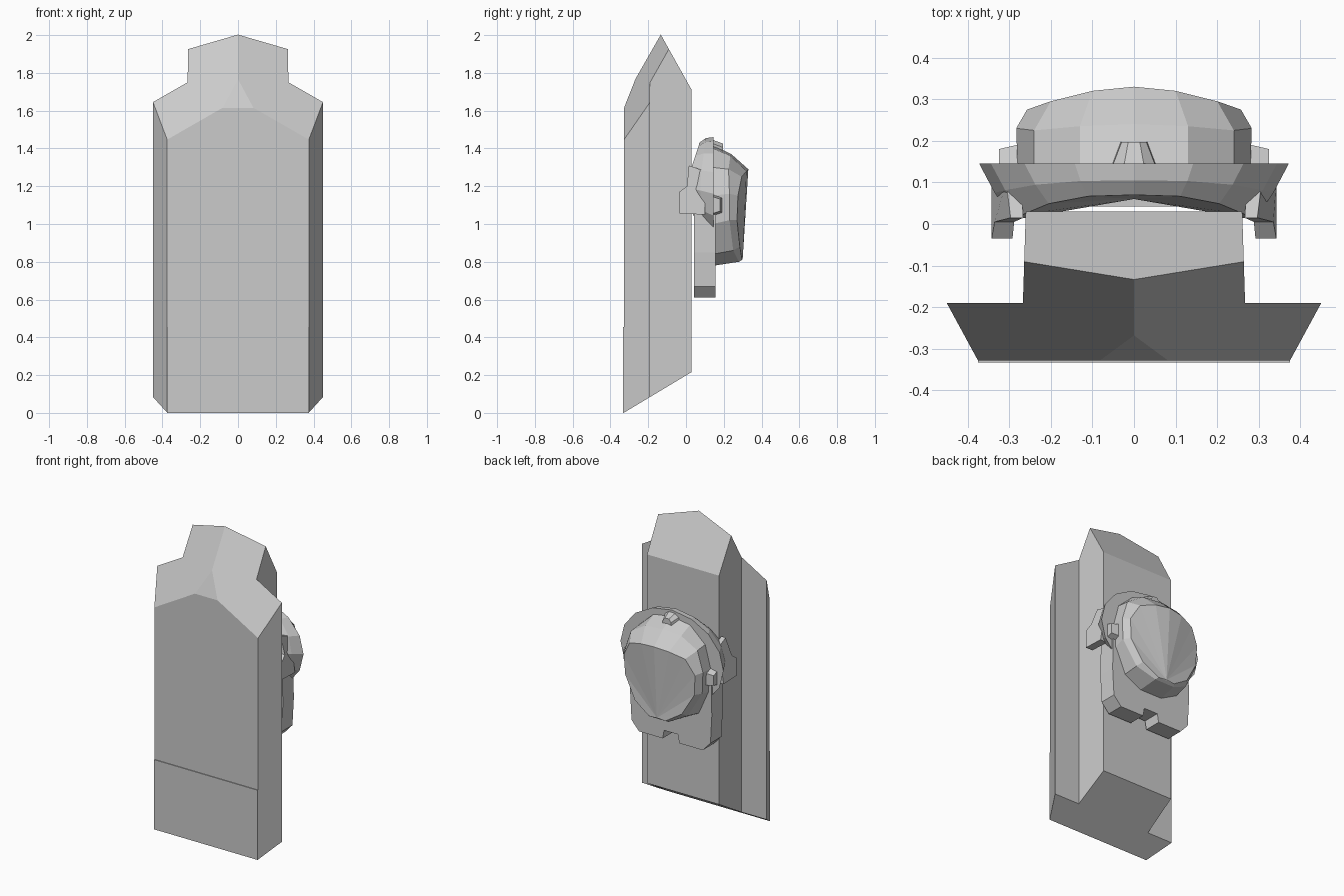
import bpy, bmesh
from math import sin, cos, pi
from mathutils import Vector

if "Cube" in bpy.data.objects:
    bpy.data.objects.remove(bpy.data.objects["Cube"])


def finish(name, bm):
    bmesh.ops.remove_doubles(bm, verts=bm.verts, dist=0.0005)
    bmesh.ops.recalc_face_normals(bm, faces=bm.faces)
    me = bpy.data.meshes.new(name)
    bm.to_mesh(me)
    bm.free()
    ob = bpy.data.objects.new(name, me)
    bpy.context.collection.objects.link(ob)
    return ob


def loft(name, rings, start=None, end=None):
    """Skin closed rings of equal length; each end is a flat face or a fan to a point."""
    bm = bmesh.new()
    vs = [[bm.verts.new(p) for p in r] for r in rings]
    n = len(vs[0])
    for a, b in zip(vs, vs[1:]):
        for i in range(n):
            j = (i + 1) % n
            bm.faces.new((a[i], a[j], b[j], b[i]))
    for r, tip in ((vs[0], start), (vs[-1], end)):
        if tip is None:
            bm.faces.new(r)
        else:
            t = bm.verts.new(tip)
            for i in range(n):
                bm.faces.new((r[i], r[(i + 1) % n], t))
    return finish(name, bm)


def mirrored(half):
    """Complete a half outline (x >= 0) across x = 0."""
    return half + [(-p[0], *p[1:]) for p in reversed(half) if p[0] > 0]


# Slab: T-shaped plan, trimmed by the sloping base and roof planes
plan = mirrored([(0.375, -0.328), (0.45, -0.19), (0.267, -0.19), (0.26, 0.03)])
bm = bmesh.new()
low = [bm.verts.new((x, y, -0.2)) for x, y in plan]
face = bm.faces.new(low)
ext = bmesh.ops.extrude_face_region(bm, geom=[face])
for v in ext["geom"]:
    if isinstance(v, bmesh.types.BMVert):
        v.co.z = 2.4
cuts = [((0, -0.33, 0), (0, 0.6, -1)),            # underside
        ((0, 0, 2.236), (0.574, -1.75, 1)),       # right roof
        ((0, 0, 2.236), (-0.574, -1.75, 1)),      # left roof
        ((0, 0.03, 1.71), (0, 1.79, 1)),          # rear roof
        ((0, -0.33, 1.61), (0, -2.53, 1))]        # front roof
for co, no in cuts:
    res = bmesh.ops.bisect_plane(bm, geom=bm.verts[:] + bm.edges[:] + bm.faces[:], dist=1e-5,
                                 plane_co=co, plane_no=Vector(no).normalized(), clear_outer=True)
    bmesh.ops.holes_fill(bm, edges=[e for e in bm.edges if e.is_boundary], sides=0)
finish("slab", bm)

# Slightly raised lower front panel
loft("lower_panel", [[(-0.375, y, z0), (0.375, y, z0), (0.375, y, 0.455), (-0.375, y, 0.455)]
                     for y, z0 in ((-0.333, 0.0), (-0.32, 0.006))])


# Disc collar behind the slab, its front wrapping forward at the sides
def oval(rx, top, bottom, y, wrap):
    c, r = (top + bottom) / 2, (top - bottom) / 2
    return [(rx * sin(a), y - wrap * abs(sin(a)) ** 3, c + r * cos(a))
            for a in (2 * pi * i / 16 for i in range(16))]


loft("collar", [oval(0.29, 1.43, 0.95, 0.07, 0.06), oval(0.335, 1.455, 0.9, 0.105, 0.03),
                oval(0.372, 1.46, 0.86, 0.145, 0)], start=(0, 0.06, 1.17))

# Lower plate with a small notch in its bottom edge
outline = mirrored([(0.05, 0.665), (0.06, 0.61), (0.23, 0.61), (0.285, 0.67),
                    (0.295, 0.85), (0.29, 1.1)])
loft("lower_plate", [[(x, y, z) for x, z in outline] for y in (0.042, 0.155)])

# Faceted dome on the back of the collar
dome = [[(0, 0.14, 1.42), (0.13, 0.14, 1.40), (0.24, 0.14, 1.30), (0.28, 0.14, 1.15),
         (0.27, 0.14, 1.0), (0.2, 0.14, 0.84), (0.08, 0.15, 0.78)],
        [(0, 0.24, 1.37), (0.13, 0.235, 1.36), (0.24, 0.225, 1.29), (0.283, 0.23, 1.16),
         (0.278, 0.23, 1.02), (0.19, 0.25, 0.86), (0.07, 0.28, 0.80)],
        [(0, 0.33, 1.29), (0.1, 0.32, 1.28), (0.2, 0.295, 1.25), (0.257, 0.275, 1.15),
         (0.25, 0.27, 1.02), (0.17, 0.285, 0.88), (0.06, 0.297, 0.81)]]
loft("dome", [mirrored(r) for r in dome], end=(0, 0.30, 0.815))

# Tapered nub on top of the dome
loft("top_nub", [[(-w, y, 1.36), (w, y, 1.36), (w * 0.85, y, z - 0.02), (w * 0.4, y, z),
                  (-w * 0.4, y, z), (-w * 0.85, y, z - 0.02)]
                 for w, y, z in ((0.065, 0.13, 1.45), (0.035, 0.197, 1.425))])

# Side ears reaching forward and small side nubs, one pair each
ear = [(-0.035, 1.055), (-0.035, 1.17), (0.005, 1.2), (0.015, 1.31), (0.1, 1.28), (0.1, 1.05)]
for s, side in ((1, "right"), (-1, "left")):
    loft("ear_" + side, [[(s * (x - t * max(0, z - 1.18)), y, z) for y, z in ear]
                         for x, t in ((0.292, 0.2), (0.342, 0.35))])
    loft("side_nub_" + side, [[(s * x, 0.14, 1.10 - h), (s * x, y, 1.10 - h * 0.7),
                               (s * x, y, 1.10 + h * 0.7), (s * x, 0.14, 1.10 + h)]
                              for x, y, h in ((0.26, 0.195, 0.06), (0.325, 0.18, 0.045))])
